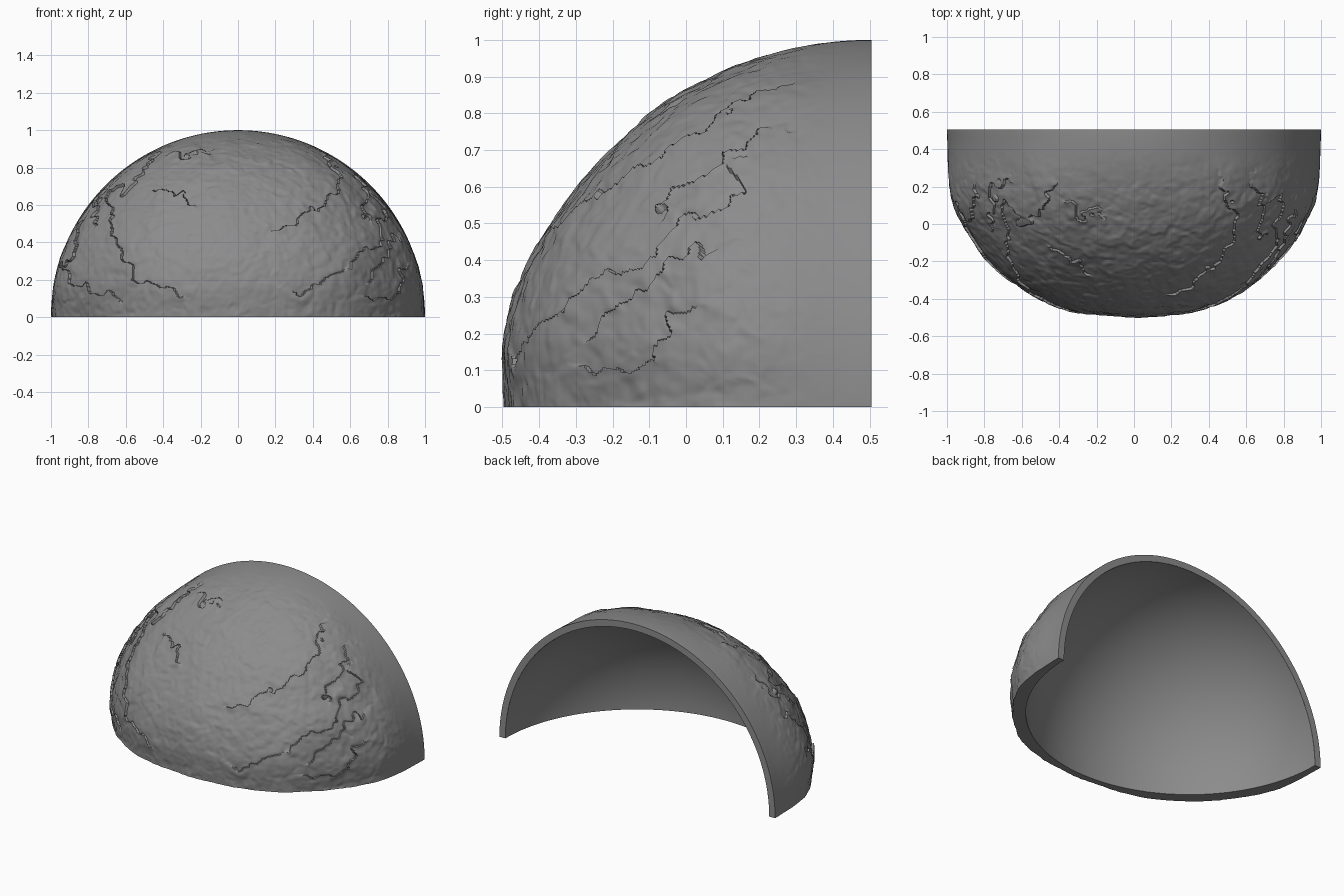
import bpy, bmesh, math
from mathutils import Vector, noise

if "Cube" in bpy.data.objects:
    bpy.data.objects.remove(bpy.data.objects["Cube"])

C = Vector((0, 0.505, 0))        # centre of the quarter sphere
INNER = 0.957

mat = bpy.data.materials.new("stone grey")
mat.diffuse_color = (0.26, 0.26, 0.265, 1)
mat.use_nodes = True
mat.node_tree.nodes["Principled BSDF"].inputs["Base Color"].default_value = mat.diffuse_color

# crack paths across the front, as (x, z)
CRACKS = [
    [(-.42, .88), (-.48, .75), (-.67, .62), (-.62, .38), (-.52, .2), (-.25, .1)],
    [(-.82, .52), (-.8, .4), (-.9, .25), (-.75, .11), (-.55, .1)],
    [(-.46, .66), (-.32, .64), (-.22, .57)],
    [(-.62, .75), (-.75, .6), (-.72, .45)],
    [(-.38, .84), (-.25, .86), (-.12, .9)],
    [(.42, .9), (.5, .82), (.53, .66), (.35, .53), (.15, .42)],
    [(.66, .66), (.75, .55), (.72, .4), (.6, .3), (.55, .22)],
    [(.85, .3), (.8, .1), (.58, .1)],
    [(.25, .13), (.45, .17), (.58, .26)],
    [(.83, .45), (.74, .28), (.64, .16)],
    [(.62, .78), (.66, .6), (.68, .45)],
]


def smooth(a, b, t):
    t = min(1, max(0, (t - a) / (b - a)))
    return t * t * (3 - 2 * t)


def ledge(x, z, path):
    """Step beside a path: height, plus a sideways shift that overhangs the crack."""
    best, side, pos, to = 9, 1, 0, (0, 0)
    for i in range(len(path) - 1):
        ax, az = path[i]
        bx, bz = path[i + 1]
        ux, uz, px, pz = bx - ax, bz - az, x - ax, z - az
        t = min(1, max(0, (px * ux + pz * uz) / (ux * ux + uz * uz)))
        dx, dz = px - t * ux, pz - t * uz
        d = math.hypot(dx, dz)
        if d < best:
            best, pos, to = d, i + t, (-dx / (d + 1e-6), -dz / (d + 1e-6))
            side = 1 if ux * pz - uz * px > 0 else -1
    if best > 0.25:
        return 0, 0, 0
    # the raised side is the one farther from the middle of the face
    if not (path[0][0] > 0 and path[0][1] > path[-1][1]):
        side = -side
    n = len(path) - 1
    taper = smooth(0, 0.4, pos) * smooth(0, 0.4, n - pos)
    if side < 0:
        return -0.005 * taper * math.exp(-best / .03), 0, 0
    s = 0.008 * taper * math.exp(-best / .03)
    return 0.009 * taper * math.exp(-best / .07), to[0] * s, to[1] * s


def surface(d):
    """Weathered outer point in direction d."""
    f = smooth(0.04, 0.42, -d.y)
    if f == 0:
        return C + d
    w = noise.noise_vector(d * 9) * 0.035 + noise.noise_vector(d * 22) * 0.03
    bulge = 0.036 * smooth(0.1, 0.6, abs(d.x)) + 0.02 * smooth(0, .18, d.z) * (1 - smooth(.3, .6, d.z))
    lumps = 0.007 * noise.noise(d * 5) + 0.006 * noise.noise(d * 13 + w * 20) + 0.002 * noise.noise(d * 30 + w * 20)
    f2 = smooth(0.12, 0.35, -d.y) * smooth(0, 0.06, d.z)
    step, sx, sz = (sum(v) for v in zip(*(ledge(d.x + w.x, d.z + w.z, p) for p in CRACKS)))
    r = 1 + f * (bulge + lumps) + f2 * step
    return C + (d + Vector((sx * f2, 0, sz * f2))).normalized() * r


def direction(i, j, ni, nj):
    phi, th = math.pi / 2 * i / ni, math.pi * j / nj
    return Vector((-math.cos(th), -math.sin(th) * math.cos(phi), math.sin(th) * math.sin(phi)))


def shell(bm, ni, nj, point, flip=False):
    """Quarter-sphere grid with its poles on the x axis."""
    rows = [[None] * (nj + 1) for _ in range(ni + 1)]
    for j in range(nj + 1):
        for i in range(ni + 1):
            if j in (0, nj) and i:
                rows[i][j] = rows[0][j]
            else:
                rows[i][j] = bm.verts.new(point(direction(i, j, ni, nj)))
    for i in range(ni):
        for j in range(nj):
            q = [rows[i][j], rows[i][j + 1], rows[i + 1][j + 1], rows[i + 1][j]]
            q = list(dict.fromkeys(q))
            bm.faces.new(q[::-1] if flip else q)
    return rows


NI, NJ = 220, 400
bm = bmesh.new()
outer = shell(bm, NI, NJ, surface)
shell(bm, 40, 80, lambda d: C + d * INNER, True)

# flat rims along the floor and the back
for i, flip in ((0, False), (NI, True)):
    edge = [bm.verts.new(C + direction(i, j, NI, NJ) * INNER) for j in range(NJ + 1)]
    for j in range(NJ):
        q = [outer[i][j + 1], outer[i][j], edge[j], edge[j + 1]]
        bm.faces.new(q[::-1] if flip else q)

mesh = bpy.data.meshes.new("quarter_dome")
bm.to_mesh(mesh)
bm.free()
mesh.materials.append(mat)
dome = bpy.data.objects.new("quarter_dome", mesh)
bpy.context.collection.objects.link(dome)
bpy.context.view_layer.objects.active = dome
dome.select_set(True)
bpy.ops.object.shade_smooth_by_angle(angle=math.radians(50))
